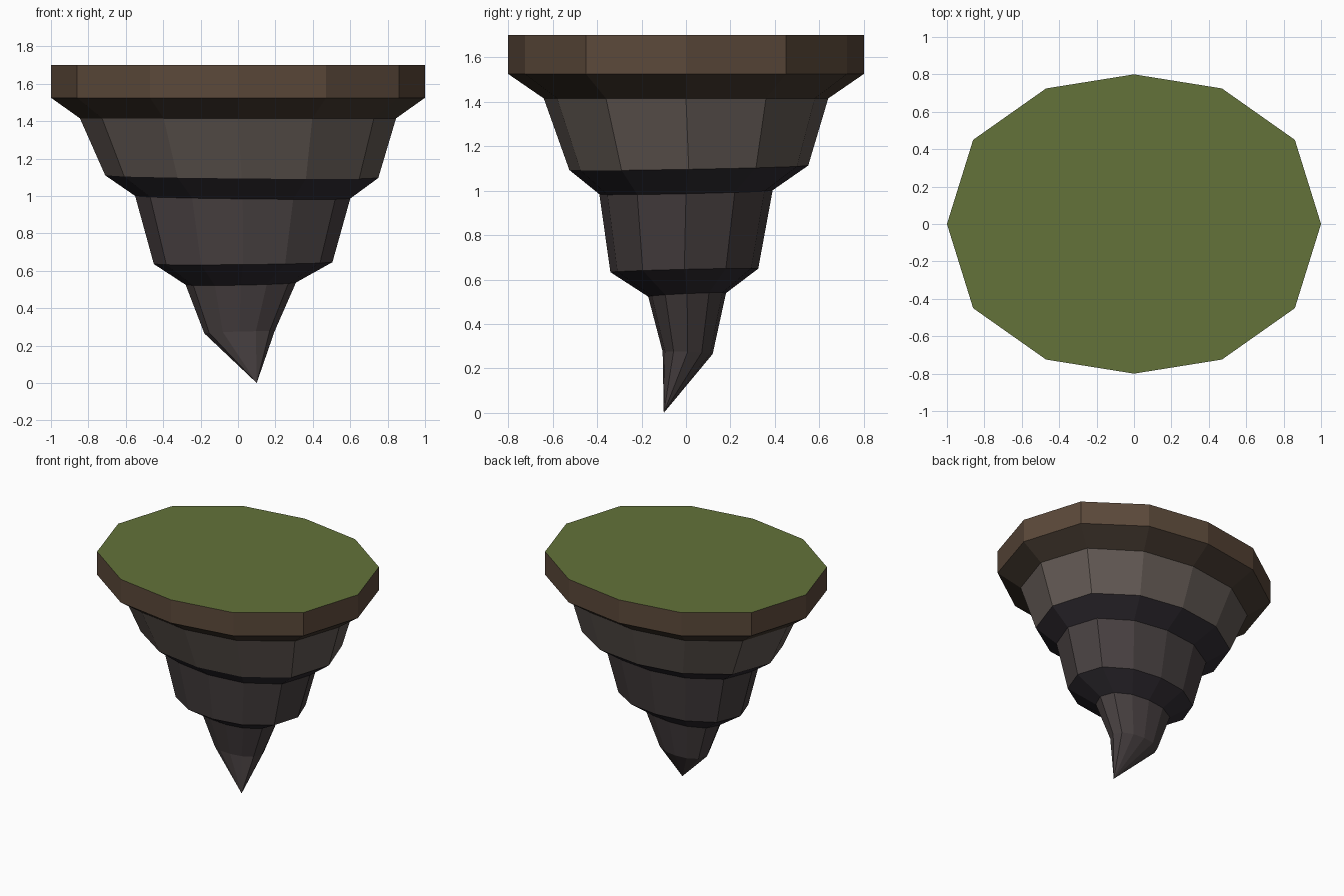
import bpy, bmesh

if "Cube" in bpy.data.objects:
    bpy.data.objects.remove(bpy.data.objects["Cube"])

# Quarter outline of the twelve-sided island, mirrored to a full loop (unit ellipse)
Q = [(1, 0), (0.86, 0.5625), (0.47, 0.906), (0, 1)]
HALF = Q + [(-x, y) for x, y in Q[-2::-1]]
OUTLINE = HALF + [(x, -y) for x, y in HALF[-2:0:-1]]


def ring(x0, x1, y0, y1, z, dx=0.0, dy=0.0):
    """Loop filling the given extents; dx, dy tilt its height at the edges."""
    cx, rx = (x0 + x1) / 2, (x1 - x0) / 2
    cy, ry = (y0 + y1) / 2, (y1 - y0) / 2
    return [(cx + rx * u, cy + ry * v, z + dx * u + dy * v) for u, v in OUTLINE]


def material(name, rgb):
    m = bpy.data.materials.new(name)
    m.diffuse_color = (*rgb, 1)
    m.use_nodes = True
    m.node_tree.nodes["Principled BSDF"].inputs["Base Color"].default_value = m.diffuse_color
    return m


def build(name, rings, mats, tip=None, cap=False):
    """Loft rings from top to bottom, one material per band."""
    bm = bmesh.new()
    loops = [[bm.verts.new(p) for p in r] for r in rings]
    n = len(OUTLINE)
    for k, (a, b) in enumerate(zip(loops, loops[1:])):
        for i in range(n):
            j = (i + 1) % n
            bm.faces.new((a[i], b[i], b[j], a[j])).material_index = k
    if tip:
        t = bm.verts.new(tip)
        for i in range(n):
            f = bm.faces.new((loops[-1][i], t, loops[-1][(i + 1) % n]))
            f.material_index = len(mats) - 1
    if cap:
        bm.faces.new(loops[0])
    me = bpy.data.meshes.new(name)
    bm.to_mesh(me)
    bm.free()
    for m in mats:
        me.materials.append(m)
    bpy.context.collection.objects.link(bpy.data.objects.new(name, me))


grass = material("grass", (0.125, 0.17, 0.042))
soil = material("soil", (0.105, 0.066, 0.042))
soil_dark = material("soil_dark", (0.06, 0.042, 0.03))
rock_light = material("rock_light", (0.12, 0.098, 0.086))
rock_mid = material("rock_mid", (0.066, 0.053, 0.054))
rock_dark = material("rock_dark", (0.03, 0.025, 0.032))

top = ring(-1, 1, -0.8, 0.8, 1.70)
rim = ring(-1, 1, -0.8, 0.8, 1.525)
neck = ring(-0.845, 0.845, -0.64, 0.64, 1.415)
upper_edge = ring(-0.71, 0.75, -0.525, 0.55, 1.103, -0.007, 0.01)
upper_neck = ring(-0.55, 0.60, -0.39, 0.39, 0.993, -0.007, 0.009)
mid_edge = ring(-0.45, 0.505, -0.34, 0.325, 0.641, 0.005, 0.008)
mid_neck = ring(-0.28, 0.31, -0.17, 0.18, 0.531, 0.006, 0.008)
low_edge = ring(-0.18, 0.195, -0.105, 0.12, 0.27, 0.005, -0.005)

# Grass cap
build("grass_top", [top], [grass], cap=True)
# Soil band with its sloped underside
build("soil_layer", [top, rim, neck], [soil, soil_dark])
# Rock tiers, each with a dark ledge underneath
build("upper_rock", [neck, upper_edge, upper_neck], [rock_light, rock_dark])
build("middle_rock", [upper_neck, mid_edge, mid_neck], [rock_mid, rock_dark])
# Hanging off-centre point
build("rock_point", [mid_neck, low_edge], [rock_mid, rock_mid], tip=(0.1, -0.1, 0))
